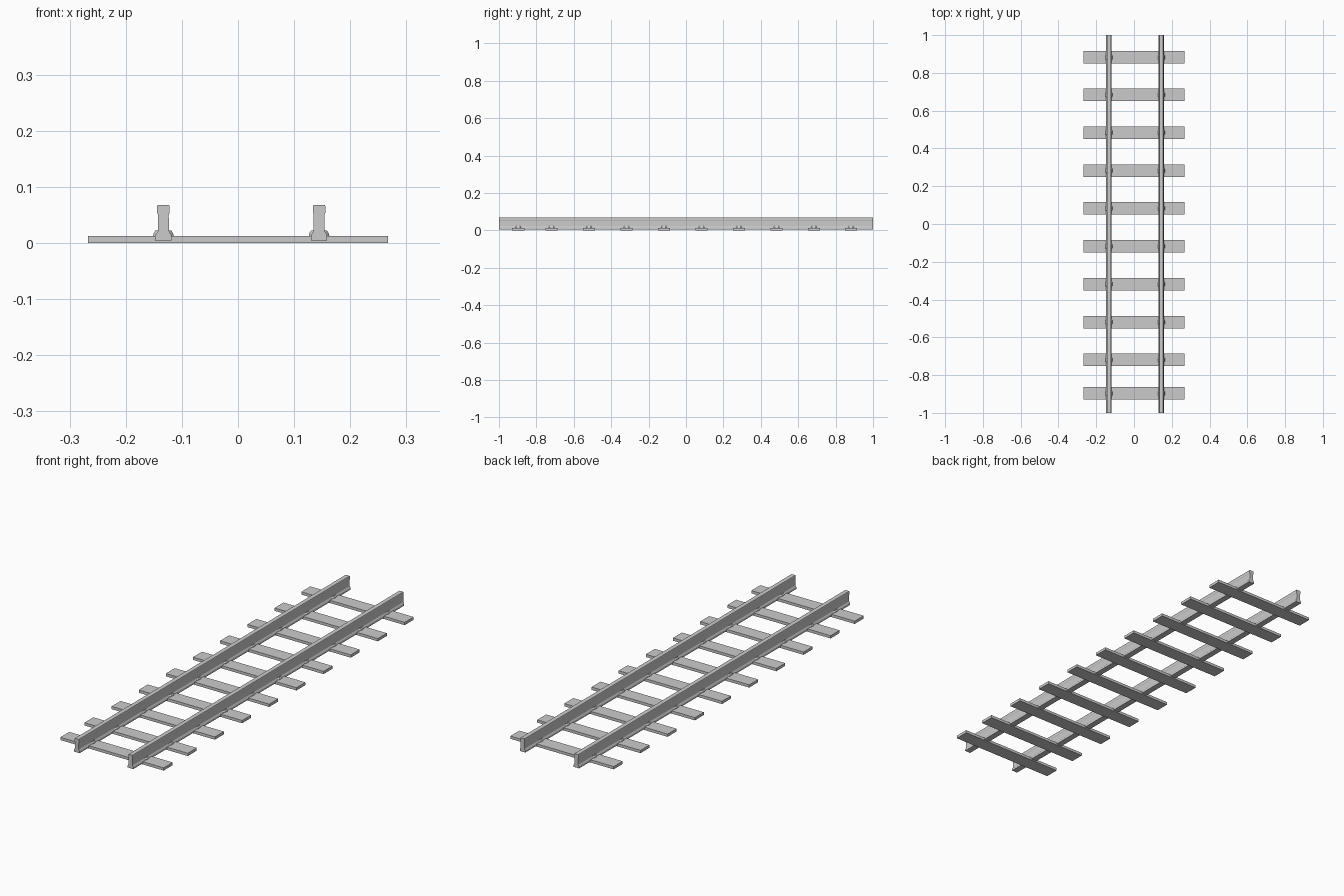
import bpy, bmesh

if "Cube" in bpy.data.objects:
    bpy.data.objects.remove(bpy.data.objects["Cube"])

SLEEPER_Y = [0.882, 0.684, 0.484, 0.283, 0.083, -0.118, -0.318, -0.519, -0.719, -0.897]
RAIL_X = {"left": -0.133, "right": 0.1445}


def loft(name, rings):
    """Closed solid through a list of matching vertex rings."""
    bm = bmesh.new()
    loops = [[bm.verts.new(p) for p in ring] for ring in rings]
    n = len(loops[0])
    for a, b in zip(loops, loops[1:]):
        for i in range(n):
            j = (i + 1) % n
            bm.faces.new((a[i], a[j], b[j], b[i]))
    bm.faces.new(loops[0][::-1])
    bm.faces.new(loops[-1])
    bmesh.ops.recalc_face_normals(bm, faces=bm.faces[:])
    mesh = bpy.data.meshes.new(name)
    bm.to_mesh(mesh)
    bm.free()
    obj = bpy.data.objects.new(name, mesh)
    bpy.context.collection.objects.link(obj)
    return obj


def rect(x, y, z):
    return [(-x, -y, z), (x, -y, z), (x, y, z), (-x, y, z)]


# Sleepers: flat planks, sharing one mesh
sleeper = loft("sleeper", [rect(0.267, 0.033, 0.0), rect(0.267, 0.033, 0.013)])
sleeper.location.y = SLEEPER_Y[0]
for y in SLEEPER_Y[1:]:
    copy = sleeper.copy()
    copy.location.y = y
    bpy.context.collection.objects.link(copy)

# Rails: foot, web and head profile swept along y
half = [(0.0145, 0.005), (0.0145, 0.014), (0.0100, 0.021), (0.0095, 0.050),
        (0.0110, 0.054), (0.0110, 0.066), (0.0100, 0.068)]
profile = half + [(-x, z) for x, z in reversed(half)]
for side, cx in RAIL_X.items():
    loft(side + "_rail", [[(cx + x, y, z) for x, z in profile] for y in (-1, 1)])

# Rail chairs: tapered octagonal clamps around the rail foot at each sleeper


def octagon(x, y, z):
    q = [(x, y * 0.5), (x * 0.6, y)]
    pts = q + [(-a, b) for a, b in q[::-1]] + [(-a, -b) for a, b in q] + [(a, -b) for a, b in q[::-1]]
    return [(a, b, z) for a, b in pts]


chair = loft("rail_chair", [octagon(0.0185, 0.019, 0.012), octagon(0.0175, 0.018, 0.017),
                            octagon(0.0145, 0.014, 0.022)])
spots = [(x, y) for x in RAIL_X.values() for y in SLEEPER_Y]
chair.location = (*spots[0], 0)
for x, y in spots[1:]:
    copy = chair.copy()
    copy.location = (x, y, 0)
    bpy.context.collection.objects.link(copy)
